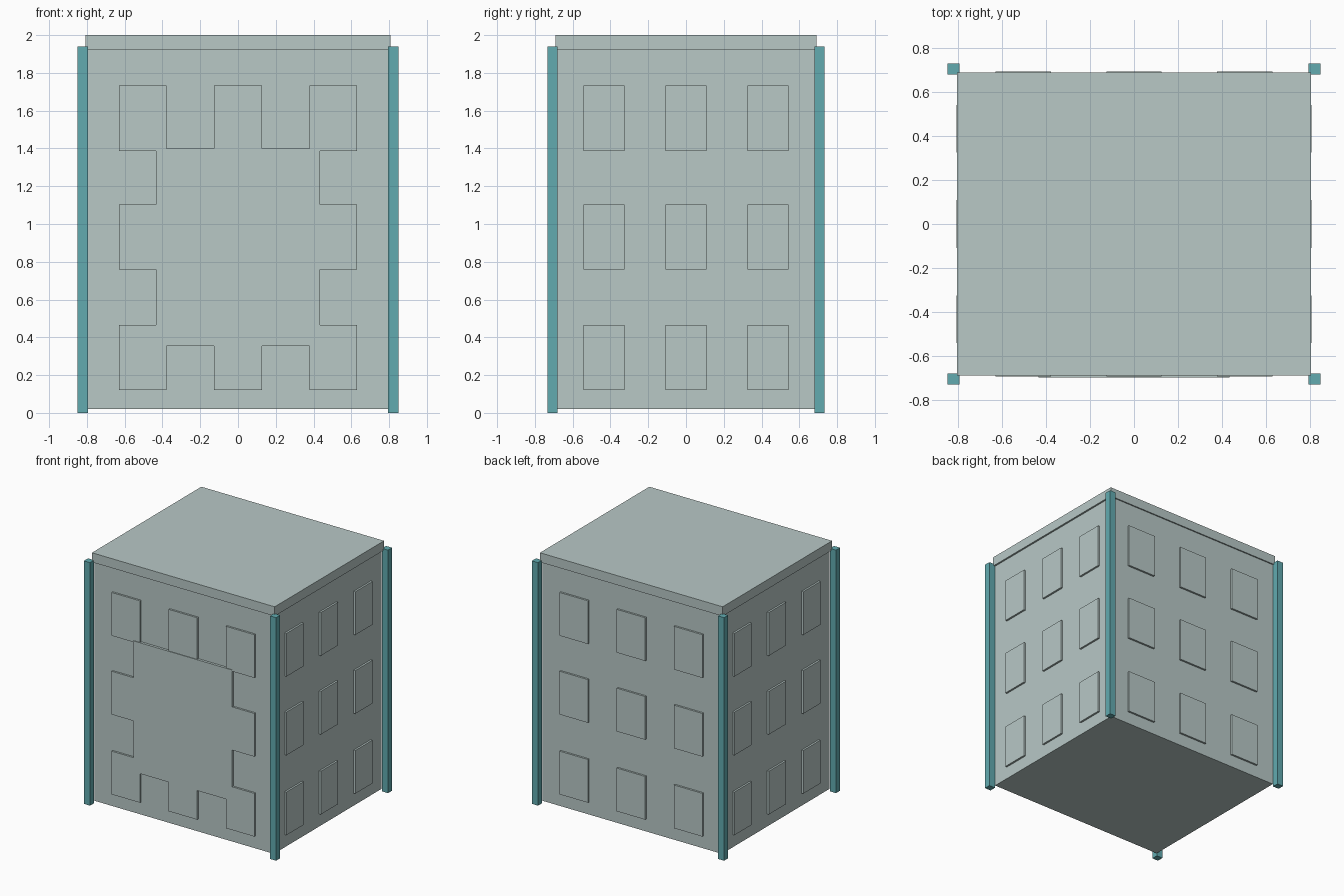
import bpy

cube = bpy.data.objects.get("Cube")
if cube:
    bpy.data.objects.remove(cube, do_unlink=True)


def material(name, rgb):
    m = bpy.data.materials.new(name)
    m.use_nodes = True
    m.diffuse_color = (*rgb, 1)
    m.node_tree.nodes["Principled BSDF"].inputs["Base Color"].default_value = (*rgb, 1)
    return m


GREY = material("pale grey green", (0.479, 0.578, 0.565))
TEAL = material("teal", (0.122, 0.407, 0.434))


def box(name, x, y, z, mat):
    """Box from (min, max) ranges on each axis."""
    ranges = (x, y, z)
    bpy.ops.mesh.primitive_cube_add(size=1, location=[(a + b) / 2 for a, b in ranges])
    ob = bpy.context.object
    ob.name = name
    ob.scale = [b - a for a, b in ranges]
    bpy.ops.object.transform_apply(location=False, rotation=False, scale=True)
    ob.data.materials.append(mat)
    return ob


def span(centre, width):
    return (centre - width / 2, centre + width / 2)


def outward(side, start, end):
    return tuple(sorted((side * start, side * end)))


HX, HY = 0.793, 0.68          # half width and half depth of the body
PROUD = 0.015                 # how far the windows stand out

# Main block and flat roof slab
box("body", (-HX, HX), (-HY, HY), (0.02, 1.93), GREY)
box("roof", (-0.807, 0.807), (-0.69, 0.69), (1.925, 2.0), GREY)

# Corner posts
for sx, xn in ((-1, "right"), (1, "left")):
    for sy, yn in ((-1, "front"), (1, "back")):
        box(f"{yn}_{xn}_post", outward(sx, 0.795, 0.849),
            outward(sy, 0.68, 0.732), (0, 1.94), TEAL)

# Three rows of three windows on every wall
for row, z in enumerate(((0.12, 0.465), (0.758, 1.103), (1.387, 1.732))):
    for col in (-1, 0, 1):
        tag = f"{row + 1}_{col + 2}"
        for s, name in ((-1, "front"), (1, "back")):
            box(f"{name}_window_{tag}", span(col * 0.505, 0.252),
                outward(s, HY - 0.01, HY + PROUD), z, GREY)
        for s, name in ((-1, "right"), (1, "left")):
            box(f"{name}_window_{tag}", outward(s, HX - 0.01, HX + PROUD),
                span(col * 0.434, 0.217), z, GREY)

# Large panel covering the middle of the front wall
box("front_panel", (-0.435, 0.435), (-0.7, -HY + 0.01), (0.355, 1.4), GREY)
